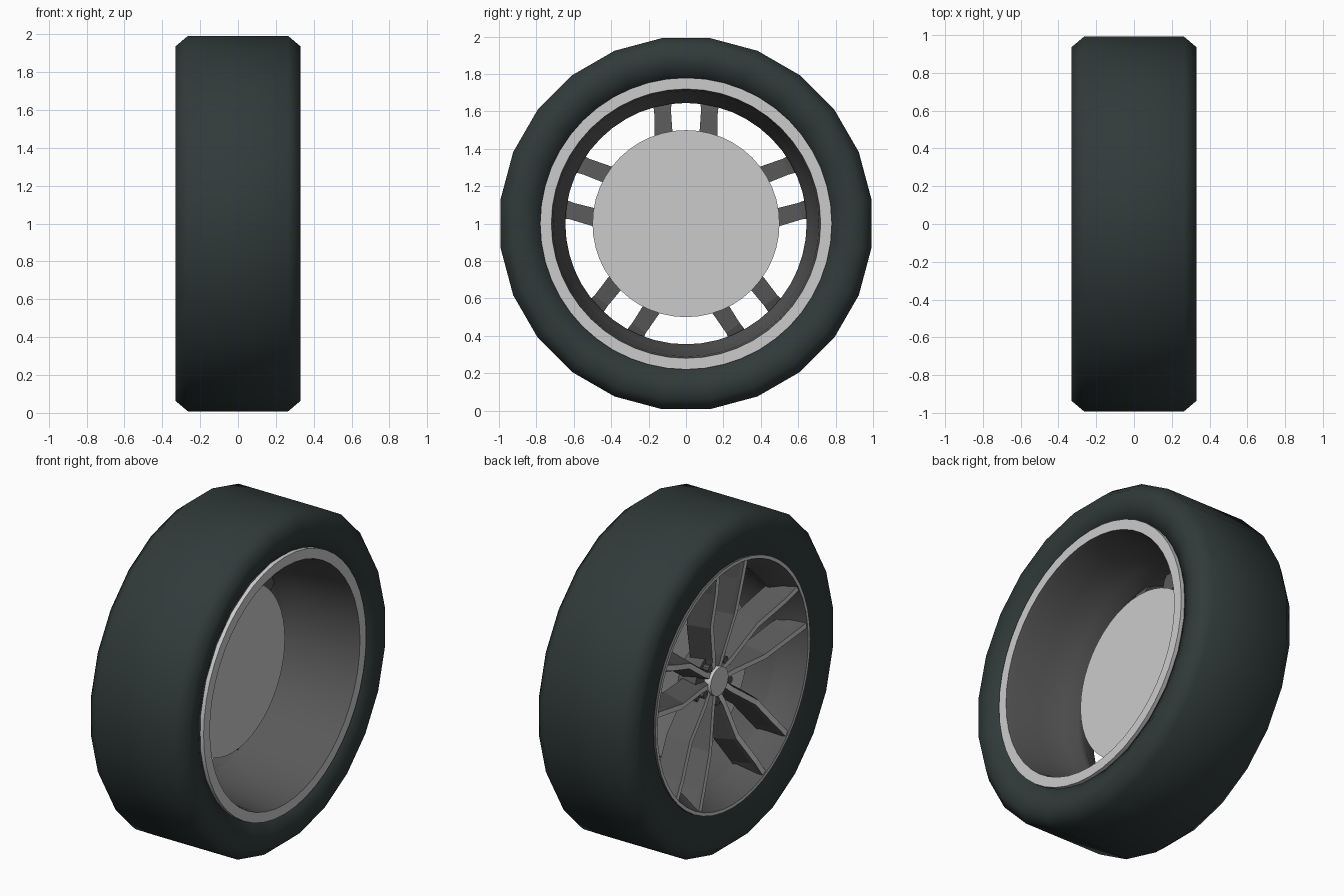
import bpy, bmesh, math
from mathutils import Vector, Matrix

cube = bpy.data.objects.get("Cube")
if cube:
    bpy.data.objects.remove(cube, do_unlink=True)

CENTRE = Vector((0, 0, 1))


def material(name, rgb):
    m = bpy.data.materials.new(name)
    m.use_nodes = True
    m.diffuse_color = (*rgb, 1)
    m.node_tree.nodes["Principled BSDF"].inputs["Base Color"].default_value = (*rgb, 1)
    return m


RUBBER = material("dark rubber", (0.03, 0.042, 0.042))
SILVER = material("light silver", (0.6, 0.6, 0.6))
GREY = material("dark grey metal", (0.1, 0.1, 0.1))


def finish(name, bm, mats, angle=None):
    bmesh.ops.recalc_face_normals(bm, faces=bm.faces)
    me = bpy.data.meshes.new(name)
    bm.to_mesh(me)
    bm.free()
    ob = bpy.data.objects.new(name, me)
    bpy.context.collection.objects.link(ob)
    for m in mats:
        me.materials.append(m)
    if angle:
        bpy.ops.object.select_all(action='DESELECT')
        ob.select_set(True)
        bpy.context.view_layer.objects.active = ob
        bpy.ops.object.shade_smooth_by_angle(angle=math.radians(angle))
    return ob


def lathe(name, profile, sides, mats, paint=(), angle=35, turn=0.0):
    """Revolve a closed (x, radius) profile about the axle; paint maps segments to slot 1."""
    bm = bmesh.new()
    rings = []
    for i in range(sides):
        a = 2 * math.pi * (i + turn) / sides
        rings.append([bm.verts.new(CENTRE + Vector((x, r * math.sin(a), r * math.cos(a))))
                      for x, r in profile])
    n = len(profile)
    for i in range(sides):
        a, b = rings[i], rings[(i + 1) % sides]
        for j in range(n):
            k = (j + 1) % n
            bm.faces.new((a[j], a[k], b[k], b[j])).material_index = int(j in paint)
    return finish(name, bm, mats, angle)


def disc(name, radius, x, depth, mat, y=0.0, z=0.0, sides=48):
    bm = bmesh.new()
    bmesh.ops.create_cone(bm, cap_ends=True, segments=sides, radius1=radius,
                          radius2=radius, depth=depth)
    bm.transform(Matrix.Translation(CENTRE + Vector((x, y, z)))
                 @ Matrix.Rotation(math.pi / 2, 4, 'Y'))
    return finish(name, bm, [mat], 35)


# Tyre: chamfered shoulders, walls dipping towards the bead
lathe("tyre", [(-0.265, 1.0), (0.265, 1.0), (0.33, 0.945), (0.325, 0.86), (0.285, 0.77),
               (0.2, 0.77), (-0.2, 0.745), (-0.3, 0.735), (-0.325, 0.86), (-0.33, 0.945)],
      24, [RUBBER], angle=70, turn=0.5)

# Rim: silver lips at both ends, dark barrel between
lathe("rim", [(0.22, 0.78), (0.315, 0.78), (0.315, 0.72), (0.27, 0.71), (0.1, 0.695),
              (-0.06, 0.67), (-0.14, 0.645), (-0.18, 0.645), (-0.3, 0.715), (-0.315, 0.722),
              (-0.315, 0.742), (-0.26, 0.745)],
      48, [GREY, SILVER], paint=(0, 1, 9))


# Spokes: five pairs, narrow silver face and wide dark back
# Stations: radius, sideways offset, front x, back x, half width of back
PATH = [(0.07, 0.03, -0.205, -0.09, 0.04), (0.15, 0.045, -0.22, -0.09, 0.045),
        (0.38, 0.115, -0.255, -0.12, 0.05), (0.6, 0.125, -0.295, -0.15, 0.045),
        (0.72, 0.135, -0.312, -0.2, 0.06)]


def spoke(name, angle, side):
    bm = bmesh.new()
    turn = Matrix.Rotation(angle, 3, 'X')
    rings = []
    for r, off, front, back, half in PATH:
        section = [(front, -0.016), (front, 0.016), (front + 0.02, 0.024), (back, half),
                   (back, -half), (front + 0.02, -0.024)]
        rings.append([bm.verts.new(CENTRE + turn @ Vector((x, side * off + w, r)))
                      for x, w in section])
    for a, b in zip(rings, rings[1:]):
        for j in range(len(a)):
            k = (j + 1) % len(a)
            bm.faces.new((a[j], a[k], b[k], b[j])).material_index = int(j == 0)
    bm.faces.new(rings[0])
    bm.faces.new(rings[-1])
    finish(name, bm, [GREY, SILVER])


for i in range(5):
    a = 2 * math.pi * i / 5
    spoke(f"spoke_{i + 1}_a", a, 1)
    spoke(f"spoke_{i + 1}_b", a, -1)
    # Wheel bolts sit between the pairs
    b = a + math.pi / 5
    disc(f"wheel_bolt_{i + 1}", 0.022, -0.19, 0.05, GREY,
         -0.125 * math.sin(b), 0.125 * math.cos(b), 10)

# Hub, centre cap and brake disc
disc("hub", 0.17, -0.12, 0.12, GREY)
disc("centre_cap", 0.085, -0.2, 0.05, SILVER, sides=32)
disc("brake_disc", 0.5, -0.05, 0.03, SILVER)
